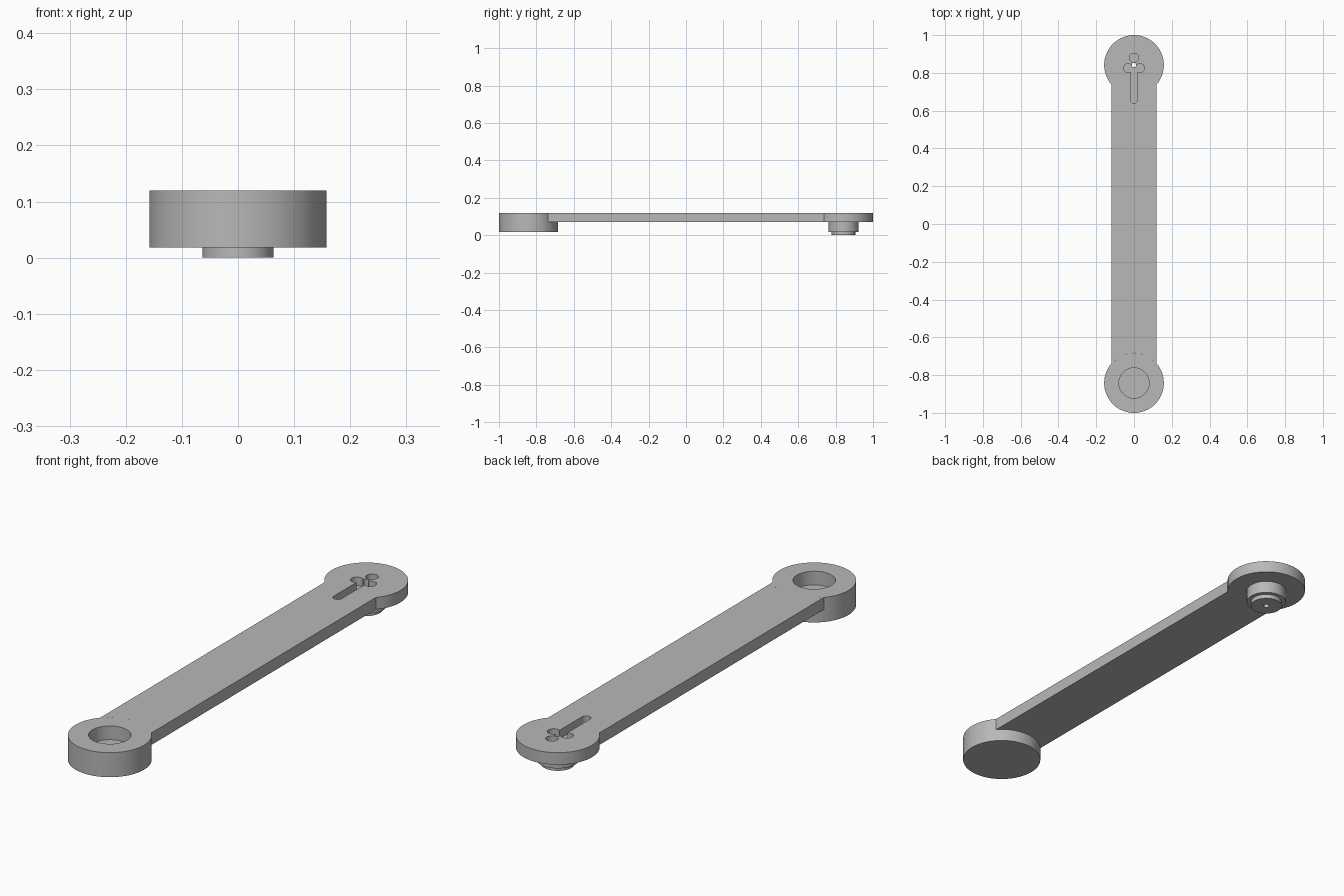
import bpy, bmesh, math
from mathutils import Matrix

if "Cube" in bpy.data.objects:
    bpy.data.objects.remove(bpy.data.objects["Cube"])

SEG = 64
END_Y, HEAD_R, HALF_W = 0.842, 0.158, 0.118     # end centres, end radius, bar half width
TOP, UNDER, DRUM_BASE = 0.12, 0.07, 0.018
POCKET_FLOOR = 0.085

grey = bpy.data.materials.new("plain grey")
grey.use_nodes = True
colour = (0.48, 0.48, 0.48, 1)
grey.diffuse_color = colour
grey.node_tree.nodes["Principled BSDF"].inputs["Base Color"].default_value = colour


def finish(name, bm):
    bmesh.ops.recalc_face_normals(bm, faces=bm.faces)
    mesh = bpy.data.meshes.new(name)
    bm.to_mesh(mesh)
    bm.free()
    obj = bpy.data.objects.new(name, mesh)
    bpy.context.collection.objects.link(obj)
    mesh.materials.append(grey)
    return obj


def arc(cx, cy, r, start, end, steps):
    angles = [start + (end - start) * i / steps for i in range(steps + 1)]
    return [(cx + r * math.cos(a), cy + r * math.sin(a)) for a in angles]


def circle(cx, cy, r, steps=32):
    return arc(cx, cy, r, 0, 2 * math.pi, steps)[:-1]


def prism(name, outline, z0, z1):
    bm = bmesh.new()
    base = bm.faces.new([bm.verts.new((x, y, z0)) for x, y in outline])
    new = bmesh.ops.extrude_face_region(bm, geom=[base])["geom"]
    verts = [v for v in new if isinstance(v, bmesh.types.BMVert)]
    bmesh.ops.translate(bm, verts=verts, vec=(0, 0, z1 - z0))
    return finish(name, bm)


def lathe(name, profile, y, closed=False):
    bm = bmesh.new()
    verts = [bm.verts.new((r, 0, z)) for r, z in profile]
    edges = [bm.edges.new(pair) for pair in zip(verts, verts[1:])]
    if closed:
        edges.append(bm.edges.new((verts[-1], verts[0])))
    bmesh.ops.spin(bm, geom=verts + edges, cent=(0, 0, 0), axis=(0, 0, 1),
                   angle=2 * math.pi, steps=SEG)
    bmesh.ops.remove_doubles(bm, verts=bm.verts, dist=1e-5)
    bmesh.ops.transform(bm, matrix=Matrix.Translation((0, y, 0)), verts=bm.verts)
    return finish(name, bm)


def cut(target, cutter):
    cutter.hide_render = True
    mod = target.modifiers.new("cut", 'BOOLEAN')
    mod.operation = 'DIFFERENCE'
    mod.solver = 'EXACT'
    mod.object = cutter
    bpy.context.view_layer.objects.active = target
    bpy.ops.object.modifier_apply(modifier=mod.name)
    bpy.data.objects.remove(cutter)


# Thick drum with a blind socket
drum = lathe("socket_drum", [(0, DRUM_BASE), (HEAD_R, DRUM_BASE), (HEAD_R, TOP),
                             (0.08, TOP), (0.08, 0.063), (0, 0.063)], -END_Y)

# Flat bar: hollowed end against the drum, round head at the other end
neck = math.acos(HALF_W / HEAD_R)
outline = (arc(0, -END_Y, HEAD_R, math.pi - neck, neck, 24)
           + arc(0, END_Y, HEAD_R, -neck, math.pi + neck, 48))
bar = prism("link_bar", outline, UNDER, TOP)

# Pockets in the round head: slot, three round recesses and a through hole
slot = (arc(0, 0.825, 0.0185, 0, math.pi, 12)
        + arc(0, 0.656, 0.0185, math.pi, 2 * math.pi, 12))
cut(bar, prism("slot_cutter", slot, POCKET_FLOOR, TOP + 0.1))
for x, y in ((0, 0.88), (-0.031, 0.825), (0.031, 0.825)):
    cut(bar, prism("recess_cutter", circle(x, y, 0.024), POCKET_FLOOR, TOP + 0.1))
cut(bar, prism("hole_cutter", circle(0, END_Y, 0.012), 0, TOP + 0.1))

# Stepped pivot pin under the head, with a fine bore
pin = lathe("pivot_pin", [(0.012, 0), (0.063, 0), (0.063, DRUM_BASE),
                          (0.08, DRUM_BASE), (0.08, UNDER), (0.012, UNDER)],
            END_Y, closed=True)

# Smooth round walls, crisp rims
bpy.ops.object.select_all(action='DESELECT')
for part in (drum, bar, pin):
    part.select_set(True)
bpy.context.view_layer.objects.active = bar
bpy.ops.object.shade_smooth_by_angle(angle=math.radians(30))
